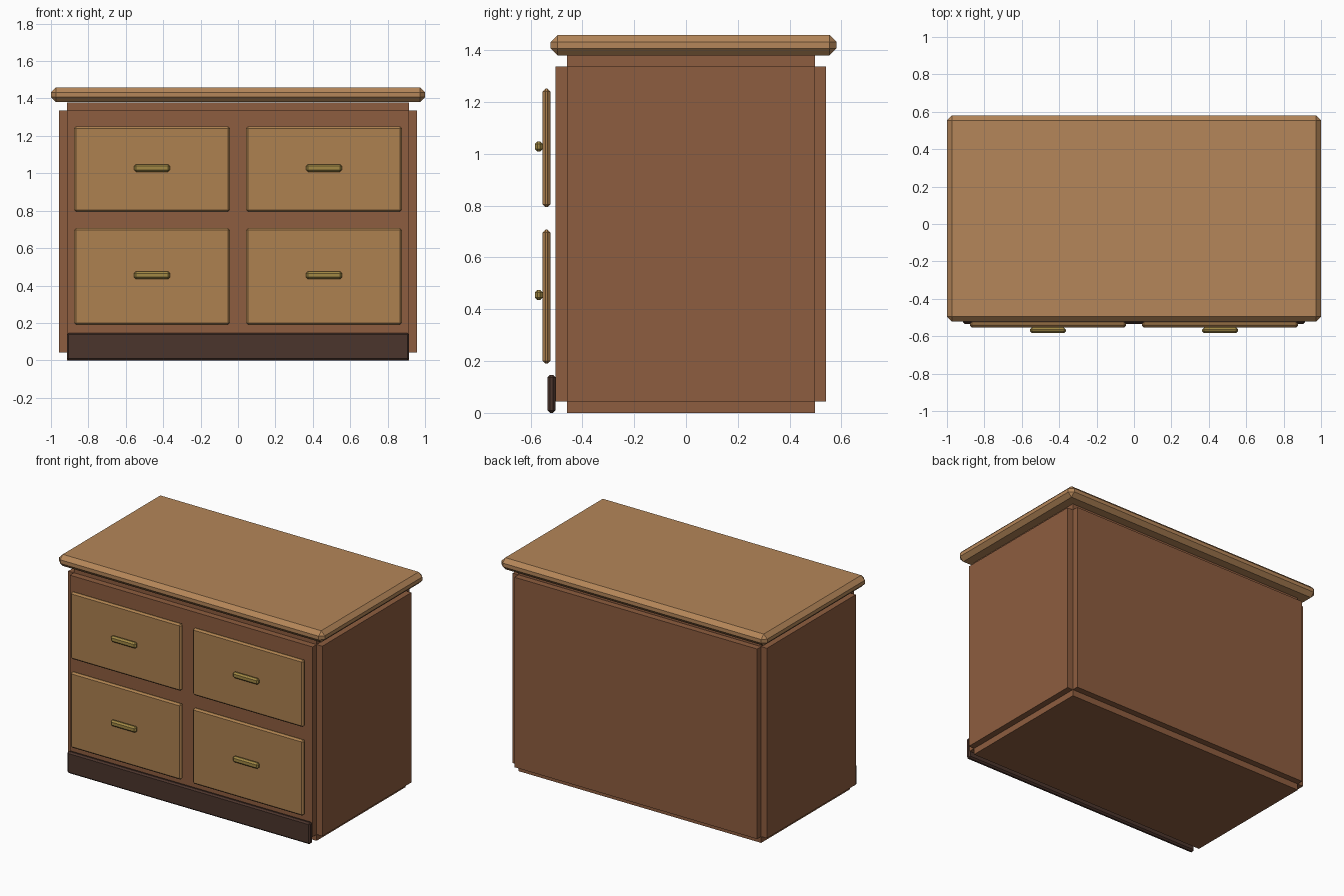
import bpy, bmesh

if "Cube" in bpy.data.objects:
    bpy.data.objects.remove(bpy.data.objects["Cube"])


def material(name, rgb):
    m = bpy.data.materials.new(name)
    m.diffuse_color = (*rgb, 1)
    m.use_nodes = True
    m.node_tree.nodes["Principled BSDF"].inputs["Base Color"].default_value = m.diffuse_color
    return m


BODY = material("body_wood", (0.27, 0.11, 0.05))
TOP = material("top_wood", (0.46, 0.24, 0.10))
DRAWER = material("drawer_wood", (0.42, 0.22, 0.08))
DARK = material("plinth_dark", (0.07, 0.035, 0.025))
BRASS = material("brass", (0.36, 0.25, 0.06))


def box(name, x, y, z, mat, chamfer=0.0, raise_faces=0.0):
    """Box from (min, max) ranges, optionally chamfered or with every face raised."""
    bm = bmesh.new()
    bmesh.ops.create_cube(bm, size=1)
    for v in bm.verts:
        for i, (lo, hi) in enumerate((x, y, z)):
            v.co[i] = lo if v.co[i] < 0 else hi
    if chamfer:
        bmesh.ops.bevel(bm, geom=bm.edges[:], offset=chamfer, segments=1,
                        affect='EDGES', profile=0.5)
    if raise_faces:
        faces = bmesh.ops.extrude_discrete_faces(bm, faces=bm.faces[:])["faces"]
        bm.normal_update()
        for f, n in [(f, f.normal.copy()) for f in faces]:
            bmesh.ops.translate(bm, verts=f.verts[:], vec=n * raise_faces)
    bmesh.ops.recalc_face_normals(bm, faces=bm.faces[:])
    me = bpy.data.meshes.new(name)
    bm.to_mesh(me)
    bm.free()
    me.materials.append(mat)
    ob = bpy.data.objects.new(name, me)
    bpy.context.collection.objects.link(ob)
    return ob


# Carcass with square-notched edges
box("carcass", (-0.914, 0.914), (-0.46, 0.497), (0.043, 1.336), BODY, raise_faces=0.043)

# Chamfered top slab
box("top_slab", (-1, 1), (-0.522, 0.581), (1.38, 1.459), TOP, chamfer=0.027)

# Plinth board along the front
box("plinth", (-0.915, 0.915), (-0.535, -0.503), (0, 0.147), DARK, chamfer=0.01)

# Two columns of two drawers, each with a bar handle
for row, (z0, z1, hz) in {"upper": (0.794, 1.251, 1.028),
                          "lower": (0.19, 0.707, 0.455)}.items():
    for side, s in (("left", -1), ("right", 1)):
        cx = 0.46 * s
        box(f"{row}_{side}_drawer", (cx - 0.417, cx + 0.417), (-0.554, -0.523),
            (z0, z1), DRAWER, chamfer=0.011)
        box(f"{row}_{side}_handle", (cx - 0.096, cx + 0.096), (-0.583, -0.554),
            (hz - 0.02, hz + 0.02), BRASS, chamfer=0.01)
